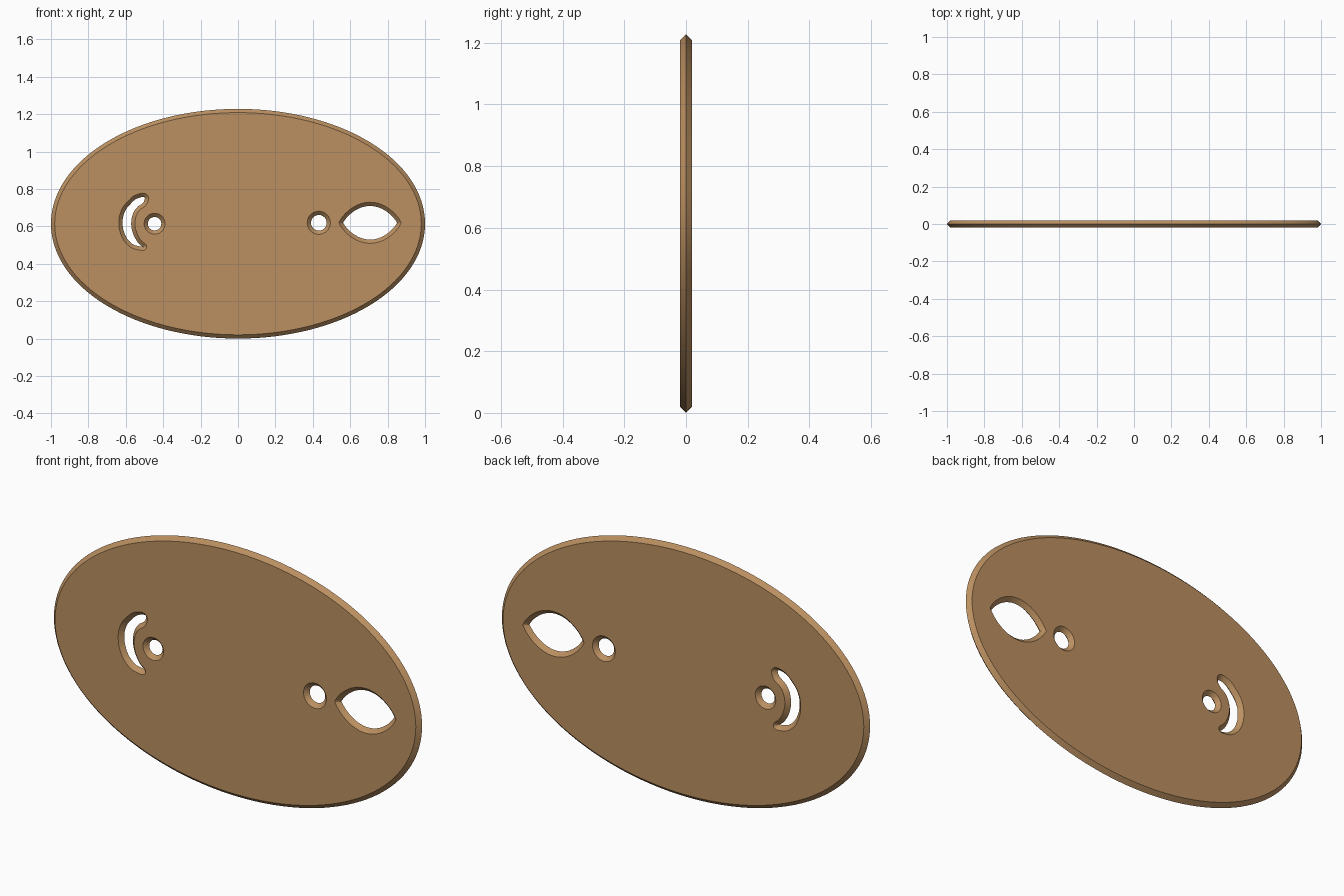
import bpy, math

if "Cube" in bpy.data.objects:
    bpy.data.objects.remove(bpy.data.objects["Cube"])

TAU = 2 * math.pi
CZ = 0.614   # height of the plate centre
B = 0.02     # chamfer depth = half thickness

mat = bpy.data.materials.new("tan")
mat.diffuse_color = (0.50, 0.28, 0.12, 1)
mat.use_nodes = True
mat.node_tree.nodes["Principled BSDF"].inputs["Base Color"].default_value = mat.diffuse_color

curve = bpy.data.curves.new("oval_plate", 'CURVE')
curve.dimensions = '2D'
curve.fill_mode = 'BOTH'
curve.bevel_depth = B
curve.bevel_resolution = 0


def outline(pts):
    s = curve.splines.new('POLY')
    s.points.add(len(pts) - 1)
    for p, (x, z) in zip(s.points, pts):
        p.co = (x, z - CZ, 0, 1)
    s.use_cyclic_u = True


def oval(cx, cz, rx, rz, n):
    return [(cx + rx * math.cos(TAU * i / n), cz + rz * math.sin(TAU * i / n)) for i in range(n)]


# plate rim, the chamfer grows outwards from it
outline(oval(0, CZ, 1 - B, CZ - B, 128))

# two small round holes
outline(oval(-0.446, 0.614, 0.056, 0.056, 32))
outline(oval(0.432, 0.619, 0.062, 0.062, 32))

# eye-shaped hole with pointed ends
us = [-math.cos(math.pi * i / 20) for i in range(21)]
h = lambda u: 0.11 * (1 - u * u) ** 0.8
lens = [(0.706 + 0.166 * u, 0.619 + h(u)) for u in us]
lens += [(0.706 + 0.166 * u, 0.619 - h(u)) for u in us[-2:0:-1]]
outline(lens)

# crescent slot, smoothed through a few points
cres = [(-.485, .768), (-.54, .770), (-.592, .73), (-.626, .68), (-.637, .615),
        (-.624, .552), (-.592, .503), (-.543, .476), (-.488, .484),
        (-.522, .529), (-.545, .577), (-.55, .63), (-.532, .68), (-.486, .722)]
s = curve.splines.new('BEZIER')
s.bezier_points.add(len(cres) - 1)
for p, (x, z) in zip(s.bezier_points, cres):
    p.co = (x, z - CZ, 0)
    p.handle_left_type = p.handle_right_type = 'AUTO'
s.resolution_u = 4
s.use_cyclic_u = True

# stand the plate upright and turn it into a mesh
plate = bpy.data.objects.new("oval_plate", curve)
bpy.context.collection.objects.link(plate)
curve.materials.append(mat)
plate.location.z = CZ
plate.rotation_euler.x = math.pi / 2
bpy.context.view_layer.objects.active = plate
plate.select_set(True)
bpy.ops.object.convert(target='MESH')
bpy.ops.object.shade_smooth_by_angle(angle=math.radians(30))
